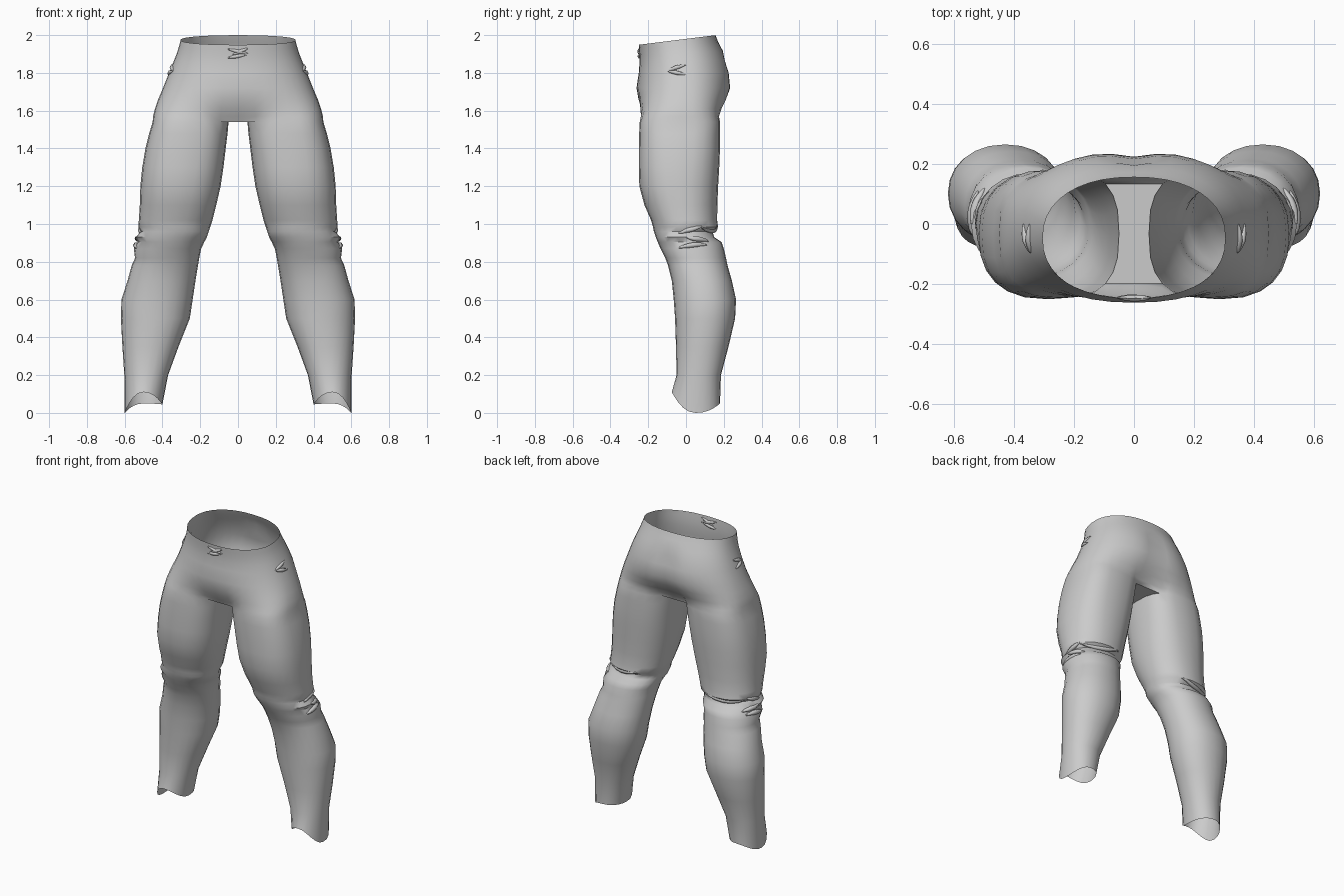
import bpy, bmesh, math
from mathutils import Vector
from mathutils.bvhtree import BVHTree

if "Cube" in bpy.data.objects:
    bpy.data.objects.remove(bpy.data.objects["Cube"])

N = 24
# leg sections: z, inner x, outer x, front y, back y
LEG = [(.20, .37, .602, -.05, .185), (.35, .315, .612, -.053, .225),
       (.50, .255, .62, -.058, .26), (.60, .24, .617, -.065, .265),
       (.70, .225, .585, -.075, .243), (.78, .212, .563, -.095, .22),
       (.82, .205, .545, -.11, .212), (.87, .195, .552, -.135, .20),
       (.905, .178, .532, -.15, .188), (.93, .165, .542, -.16, .15),
       (.96, .155, .515, -.17, .14), (.985, .147, .528, -.175, .17),
       (1.02, .135, .525, -.185, .165), (1.10, .115, .52, -.22, .166),
       (1.20, .092, .517, -.247, .17), (1.30, .077, .507, -.25, .176),
       (1.40, .065, .49, -.25, .18), (1.48, .055, .47, -.248, .18),
       (1.54, .05, .452, -.245, .18)]
# seat sections: z, half width, front y, back y, blend from leg shape, rim tilt
SEAT = [(1.57, .442, -.258, .195, .25, 0), (1.61, .43, -.265, .222, .55, 0),
        (1.66, .415, -.265, .236, .8, 0), (1.72, .397, -.262, .242, 1, 0),
        (1.80, .365, -.25, .235, 1, 0), (1.86, .341, -.246, .215, 1, .03),
        (1.905, .324, -.246, .195, 1, .06), (1.945, .312, -.248, .172, 1, .09),
        (1.98, .304, -.25, .156, 1, .125)]


def spow(v, e):
    return math.copysign(abs(v) ** (2 / e), v)


def leg_point(sec, k, e):
    z, xi, xo, yf, yb = sec
    a = 2 * math.pi * k / N
    return Vector(((xi + xo) / 2 + (xo - xi) / 2 * spow(math.cos(a), e),
                   (yf + yb) / 2 + (yb - yf) / 2 * spow(math.sin(a), e), z))


def seat_point(sec, j):
    z, w, yf, yb, _, tilt = sec
    a = math.pi * (j / 20 - .5)
    x = w * spow(math.cos(a), 2.25) if 0 < j < 20 else 0
    y = (yf + yb) / 2 + (yb - yf) / 2 * spow(math.sin(a), 2.25)
    if a > 0 and z < 1.9:                       # cleft between the buttocks
        y -= .018 * math.exp(-(x / .07) ** 2)
    return Vector((x, y, min(2.0, z + tilt * y)))


bm = bmesh.new()


def bridge(a, b, closed):
    n = len(a)
    for i in range(n if closed else n - 1):
        j = (i + 1) % n
        bm.faces.new((a[i], a[j], b[j], b[i]))


# leg: slanted hem ring, then the stacked sections
ks = list(range(-9, 15))
hem = []
for k in ks:
    p = leg_point((0, .40, .60, -.075, .18), k, 2.2)
    c, s = math.cos(2 * math.pi * k / N), math.sin(2 * math.pi * k / N)
    p.z = c * c * (0 if c > 0 else .045) + s * s * (.11 if s < 0 else .05)
    hem.append(bm.verts.new(p))
prev = hem
for sec in LEG:
    e = 2.15 + .6 * max(0, (sec[0] - 1.0) / .54)
    ring = [bm.verts.new(leg_point(sec, k, e)) for k in ks]
    bridge(prev, ring, True)
    prev = ring

# crotch strip joins the inner side of the leg to the middle
inner = ring[18:] + [ring[0]]
mid = [bm.verts.new((0, v.co.y, 1.54)) for v in inner]
bridge(inner, mid, False)

# seat and waistband
prev = [mid[-1]] + ring[:19] + [mid[0]]
base = [v.co.copy() for v in prev]
for sec in SEAT:
    row = []
    for j in range(21):
        q = seat_point(sec, j)
        p = base[j].lerp(q, sec[4])
        p.z = q.z
        row.append(bm.verts.new(p))
    bridge(prev, row, False)
    prev = row
bmesh.ops.recalc_face_normals(bm, faces=bm.faces)
if max(bm.faces, key=lambda f: f.calc_center_median().x).normal.x < 0:
    bmesh.ops.reverse_faces(bm, faces=bm.faces)
tree = BVHTree.FromBMesh(bm)

me = bpy.data.meshes.new("trousers")
bm.to_mesh(me)
bm.free()
trousers = bpy.data.objects.new("trousers", me)
bpy.context.collection.objects.link(trousers)
m = trousers.modifiers.new("mirror", 'MIRROR')
m.use_clip = True
bpy.context.view_layer.objects.active = trousers
trousers.select_set(True)
bpy.ops.object.shade_smooth_by_angle(angle=math.radians(50))


def crease(name, strokes, radius, mirror=True):
    """Raised fabric folds: tapered tubes laid on the trouser surface."""
    cu = bpy.data.curves.new(name, 'CURVE')
    cu.dimensions = '3D'
    cu.bevel_depth = radius
    cu.bevel_resolution = 1
    for a, b in strokes:
        sp = cu.splines.new('POLY')
        sp.points.add(6)
        for i, pt in enumerate(sp.points):
            p = Vector(a).lerp(Vector(b), i / 6)
            s = -1 if p.x < 0 else 1
            hit = tree.find_nearest(Vector((abs(p.x), p.y, p.z)))[0]
            pt.co = (hit.x * s, hit.y, hit.z, 1)
            pt.radius = .25 + .75 * math.sin(math.pi * i / 6)
    ob = bpy.data.objects.new(name, cu)
    bpy.context.collection.objects.link(ob)
    if mirror:
        ob.modifiers.new("mirror", 'MIRROR').mirror_object = trousers


crease("waist_folds", [((-.055, -.26, 1.925), (.055, -.26, 1.90)),
                       ((-.055, -.26, 1.88), (.045, -.26, 1.895)),
                       ((-.03, -.26, 1.895), (.055, -.26, 1.93))], .011, False)
crease("hip_folds", [((.37, -.11, 1.82), (.36, 0, 1.848)),
                     ((.37, -.11, 1.82), (.38, 0, 1.795))], .012)
crease("knee_folds", [((.52, -.04, .955), (.52, .09, .98)),
                      ((.54, -.04, .875), (.52, .11, .89)),
                      ((.54, 0, .93), (.50, .12, .91)),
                      ((.50, .08, .985), (.25, .17, .985))], .015)
